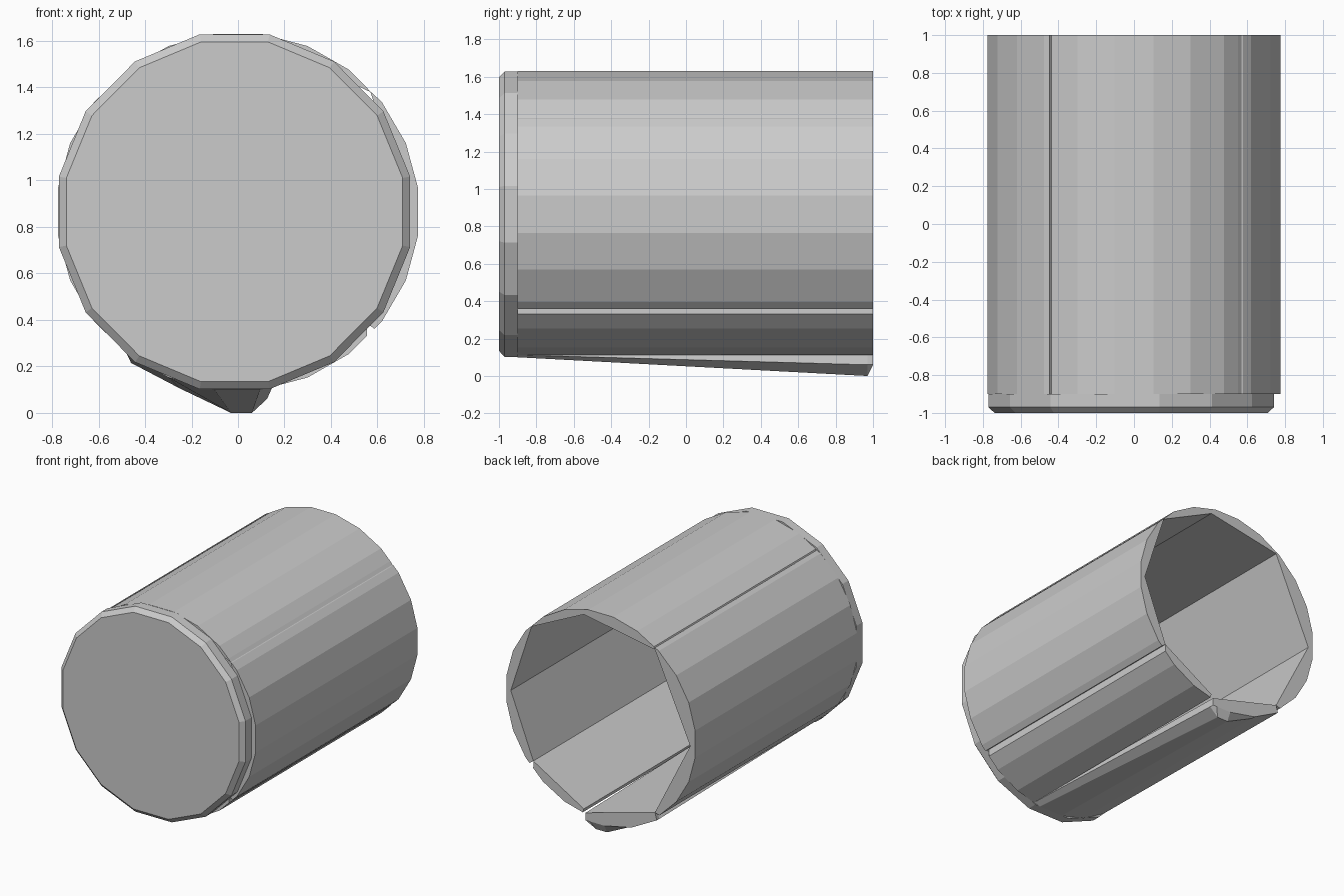
import bpy, bmesh
from math import sin, cos, radians

if "Cube" in bpy.data.objects:
    bpy.data.objects.remove(bpy.data.objects["Cube"])

CZ = 0.865          # height of the tub axis
APOTHEM = 0.765     # 24-sided outer skin
SX = 0.78 / 0.77    # slight widening in x


def outer(deg):
    """Point (x, z) on the 24-sided outer skin at an angle."""
    off = (deg + 7.5) % 15 - 7.5
    r = APOTHEM / cos(radians(off))
    return (r * cos(radians(deg)) * SX, CZ + r * sin(radians(deg)))


def loft(name, rings):
    """Closed solid through rings of (y, [(x, z), ...])."""
    bm = bmesh.new()
    loops = [[bm.verts.new((x, y, z)) for x, z in pts] for y, pts in rings]
    n = len(loops[0])
    for a, b in zip(loops, loops[1:]):
        for i in range(n):
            j = (i + 1) % n
            bm.faces.new((a[i], a[j], b[j], b[i]))
    bm.faces.new(loops[0][::-1])
    bm.faces.new(loops[-1])
    bmesh.ops.recalc_face_normals(bm, faces=bm.faces)
    me = bpy.data.meshes.new(name)
    bm.to_mesh(me)
    bm.free()
    ob = bpy.data.objects.new(name, me)
    bpy.context.collection.objects.link(ob)
    return ob


# Front end disc with chamfered rim
def disc(r):
    return [(-0.015 + r * 0.99 * cos(radians(a)), CZ + r * sin(radians(a)))
            for a in [11.25 + 22.5 * i for i in range(16)]]


loft("end_disc", [(-1, disc(0.745)), (-0.97, disc(0.778)),
                  (-0.9, disc(0.778))])

# Wall staves: flat inside, curved outside, with open seams between some
joints = [-79, -41, 0, 42, 79, 125, 182, 232]
inner = [(0.14, 0.14), (0.555, 0.385), (0.74, 0.86), (0.57, 1.38),
         (0.14, 1.585), (-0.445, 1.48), (-0.735, 0.84), (-0.445, 0.27)]
seam_before = {-41: 3.2, 125: 0.8}   # seam width in degrees
seam_after = {42: 2.6}


def stave_profile(i):
    a = joints[i] + seam_after.get(joints[i], 0)
    b = joints[i + 1] - seam_before.get(joints[i + 1], 0)
    mids = [7.5 + 15 * k for k in range(-10, 20) if a + 1 < 7.5 + 15 * k < b - 1]
    return [inner[i]] + [outer(t) for t in [a] + mids + [b]] + [inner[i + 1]]


for i in range(len(joints) - 1):
    p = stave_profile(i)
    loft(f"wall_stave_{i + 1}", [(-0.9, p), (1, p)])

# Bottom stave, swung outwards towards the open back
closed = [(-0.445, 0.27), outer(232), outer(247.5), outer(262.5),
          outer(277), outer(281), (0.14, 0.14)]
swung = [(-0.445, 0.27), (-0.46, 0.215), (-0.25, 0.105), (-0.03, 0),
         (0.06, 0), (0.125, 0.06), (0.125, 0.115)]
tip = [(x, max(z, 0.06)) for x, z in swung]
tip[4] = (0.09, 0.06)
loft("loose_bottom_stave", [(-0.9, closed), (0.97, swung), (1, tip)])
